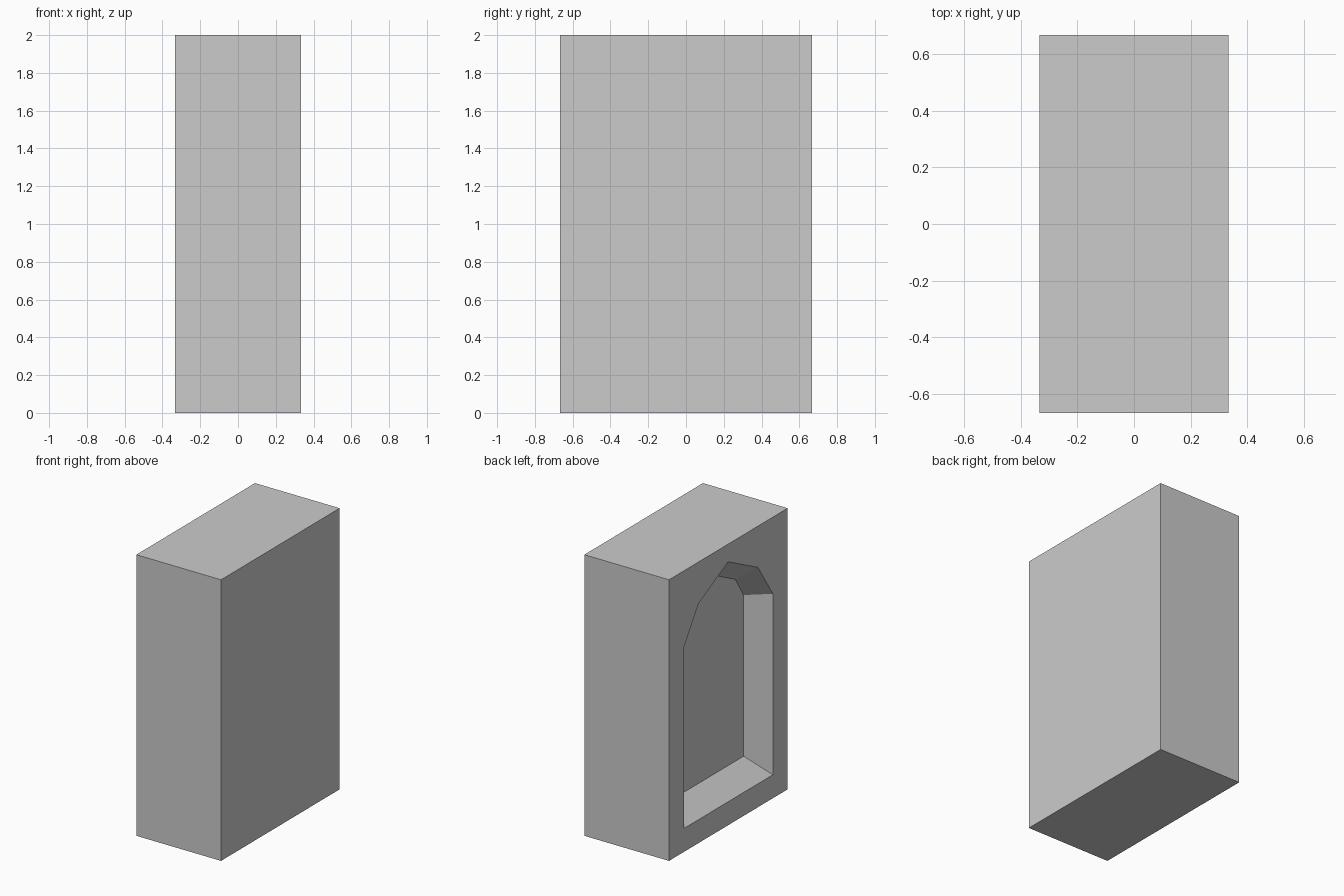
import bpy
import bmesh

cube = bpy.data.objects.get("Cube")
if cube:
    bpy.data.objects.remove(cube, do_unlink=True)

HALF_X, HALF_Y, HEIGHT = 1 / 3, 2 / 3, 2.0
NICHE_DEPTH = 1 / 6

stone = bpy.data.materials.new("plain grey")
stone.use_nodes = True
grey = (0.6, 0.6, 0.6, 1.0)
stone.diffuse_color = grey
stone.node_tree.nodes["Principled BSDF"].inputs["Base Color"].default_value = grey


def arch(half_profile):
    """Mirror a half outline (bottom to shoulder) and close it at the apex."""
    *side, apex = half_profile
    return side + [apex] + [(-y, z) for y, z in reversed(side)]


# Pointed arch at the wall face and the smaller one at the back of the niche
outer = arch([(0.5, 0.167), (0.5, 1.455), (0.333, 1.706), (0, 1.873)])
inner = arch([(0.41, 0.289), (0.41, 1.435), (0.315, 1.584), (0, 1.741)])

bm = bmesh.new()


def ring(x, outline):
    return [bm.verts.new((x, y, z)) for y, z in outline]


def bridge(a, b):
    for i in range(len(a)):
        j = (i + 1) % len(a)
        bm.faces.new((a[i], a[j], b[j], b[i]))


# Block shell, left open on the niche side
rect = [(HALF_Y, 0), (HALF_Y, HEIGHT), (-HALF_Y, HEIGHT), (-HALF_Y, 0)]
near = ring(-HALF_X, rect)
far = ring(HALF_X, rect)
bridge(near, far)
bm.faces.new(far)

# Wall face around the arch: two halves split at the apex and the sill
mouth = ring(-HALF_X, outer)
back = ring(-HALF_X + NICHE_DEPTH, inner)
bm.faces.new([near[0], near[1]] + mouth[3::-1])
bm.faces.new([near[2], near[3]] + mouth[:2:-1])
bm.faces.new([near[1], near[2], mouth[3]])
bm.faces.new([near[3], near[0], mouth[0], mouth[-1]])

# Splayed reveal and back panel of the niche
bridge(mouth, back)
bm.faces.new(back)

bmesh.ops.recalc_face_normals(bm, faces=bm.faces[:])
bmesh.ops.triangulate(bm, faces=[f for f in bm.faces if len(f.verts) > 4])
mesh = bpy.data.meshes.new("niche_block")
bm.to_mesh(mesh)
bm.free()
mesh.materials.append(stone)
block = bpy.data.objects.new("niche_block", mesh)
bpy.context.collection.objects.link(block)
